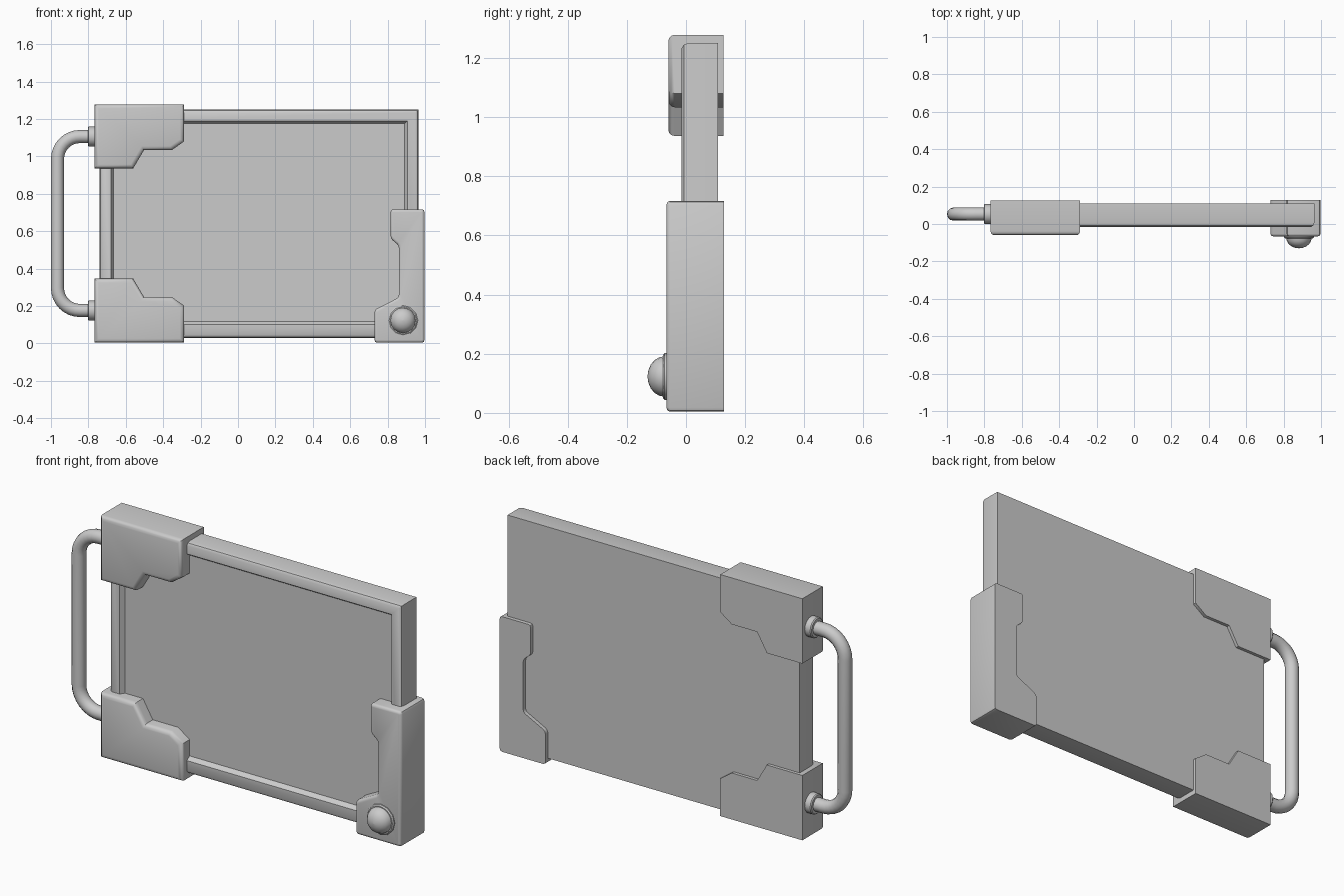
import bpy, bmesh
from math import sin, cos, pi, radians
from mathutils import Matrix

if "Cube" in bpy.data.objects:
    bpy.data.objects.remove(bpy.data.objects["Cube"])

MID_Z = 0.641  # mirror height for the left-hand fittings


def finish(bm, name, angle=40):
    bmesh.ops.recalc_face_normals(bm, faces=bm.faces)
    me = bpy.data.meshes.new(name)
    bm.to_mesh(me)
    bm.free()
    ob = bpy.data.objects.new(name, me)
    bpy.context.collection.objects.link(ob)
    smooth(ob, angle)
    return ob


def smooth(ob, angle=40):
    bpy.ops.object.select_all(action='DESELECT')
    ob.select_set(True)
    bpy.context.view_layer.objects.active = ob
    bpy.ops.object.shade_smooth_by_angle(angle=radians(angle))


def plate(name, pts, y0, y1, bevel, corner=0.0):
    """Extrude an x-z outline from y0 (front, bevelled) to y1 (back, sharp)."""
    bm = bmesh.new()
    face = bm.faces.new([bm.verts.new((x, y0, z)) for x, z in pts])
    ext = bmesh.ops.extrude_face_region(bm, geom=[face], use_keep_orig=True)
    for v in ext['geom']:
        if isinstance(v, bmesh.types.BMVert):
            v.co.y = y1
    bmesh.ops.recalc_face_normals(bm, faces=bm.faces)
    if corner:
        sides = [e for e in bm.edges if abs(e.verts[0].co.y - e.verts[1].co.y) > 0.01]
        bmesh.ops.bevel(bm, geom=sides, offset=corner, segments=2, profile=0.5,
                        affect='EDGES')
    front = [e for e in bm.edges if all(abs(v.co.y - y0) < 1e-5 for v in e.verts)]
    bmesh.ops.bevel(bm, geom=front, offset=bevel, segments=3, profile=0.5,
                    affect='EDGES')
    return finish(bm, name)


def lathe(name, profile, sides, matrix):
    """Revolve (radius, height) pairs around local z, closed by caps."""
    bm = bmesh.new()
    rings = [[bm.verts.new((r * cos(2 * pi * i / sides), r * sin(2 * pi * i / sides), h))
              for i in range(sides)] for r, h in profile]
    for a, b in zip(rings, rings[1:]):
        for i in range(sides):
            j = (i + 1) % sides
            bm.faces.new((a[i], a[j], b[j], b[i]))
    bm.faces.new(rings[0])
    bm.faces.new(rings[-1])
    bmesh.ops.remove_doubles(bm, verts=bm.verts, dist=1e-5)
    bm.transform(matrix)
    return finish(bm, name)


# Panel: rectangular rings from the back, round the rim, into the screen recess
def ring(bm, x0, x1, z0, z1, y):
    return [bm.verts.new((x, y, z)) for x, z in ((x0, z0), (x1, z0), (x1, z1), (x0, z1))]


bm = bmesh.new()
ox0, ox1, oz0, oz1 = -0.74, 0.965, 0.03, 1.25
rings = [ring(bm, ox0 + d, ox1 - d, oz0 + d, oz1 - d, y)
         for d, y in ((0, 0.109), (0, 0.010), (0.005, -0.007), (0.017, -0.015))]
rings.append(ring(bm, -0.68, 0.905, 0.10, 1.19, -0.015))
rings.append(ring(bm, -0.665, 0.89, 0.116, 1.175, 0.008))
for a, b in zip(rings, rings[1:]):
    for i in range(4):
        j = (i + 1) % 4
        bm.faces.new((a[i], a[j], b[j], b[i]))
bm.faces.new(rings[0])
bm.faces.new(rings[-1])
finish(bm, "screen_panel", 35)

# Stepped clamps on the left corners, mirrored top to bottom
clamp = [(-0.767, 0.936), (-0.56, 0.936), (-0.503, 1.033), (-0.355, 1.033),
         (-0.288, 1.08), (-0.288, 1.278), (-0.767, 1.278)]
plate("upper_clamp", clamp, -0.06, 0.126, 0.022)
plate("lower_clamp", [(x, 2 * MID_Z - z) for x, z in clamp], -0.06, 0.126, 0.022)

# Bracket on the lower right corner
bracket = [(0.73, 0.004), (0.997, 0.004), (0.997, 0.717), (0.816, 0.717),
           (0.816, 0.56), (0.86, 0.524), (0.86, 0.246), (0.73, 0.18)]
plate("corner_bracket", bracket, -0.066, 0.129, 0.014, 0.014)

# Round button: washer and dome facing forward
face_front = Matrix.Translation((0.882, -0.064, 0.123)) @ Matrix.Rotation(pi / 2, 4, 'X')
lathe("button_washer", [(0.08, 0), (0.08, 0.008), (0.074, 0.013)], 12, face_front)
dome = [(0.068 * cos(a), 0.010 + 0.056 * sin(a)) for a in (i * pi / 10 for i in range(5))]
lathe("button_dome", dome + [(0.001, 0.066)], 16, face_front)

# Handle: tube swept round two quarter bends
HY, HX, R, TOP = 0.053, -0.965, 0.12, 1.106
half = [(-0.76, TOP)] + [(HX + R - R * sin(a), TOP - R + R * cos(a))
                         for a in (i * pi / 16 for i in range(9))]
path = half + [(x, 2 * MID_Z - z) for x, z in reversed(half)]
cu = bpy.data.curves.new("handle", 'CURVE')
cu.dimensions = '3D'
cu.bevel_depth = 0.035
cu.bevel_resolution = 4
cu.use_fill_caps = True
sp = cu.splines.new('POLY')
sp.points.add(len(path) - 1)
for p, (x, z) in zip(sp.points, path):
    p.co = (x, HY, z, 1)
handle = bpy.data.objects.new("handle", cu)
bpy.context.collection.objects.link(handle)
bpy.ops.object.select_all(action='DESELECT')
handle.select_set(True)
bpy.context.view_layer.objects.active = handle
bpy.ops.object.convert(target='MESH')
smooth(bpy.context.view_layer.objects.active)

# Collars where the handle meets the clamps
for name, z in (("upper_collar", TOP), ("lower_collar", 2 * MID_Z - TOP)):
    m = Matrix.Translation((-0.76, HY, z)) @ Matrix.Rotation(-pi / 2, 4, 'Y')
    lathe(name, [(0.053, 0), (0.053, 0.038), (0.048, 0.043)], 16, m)
